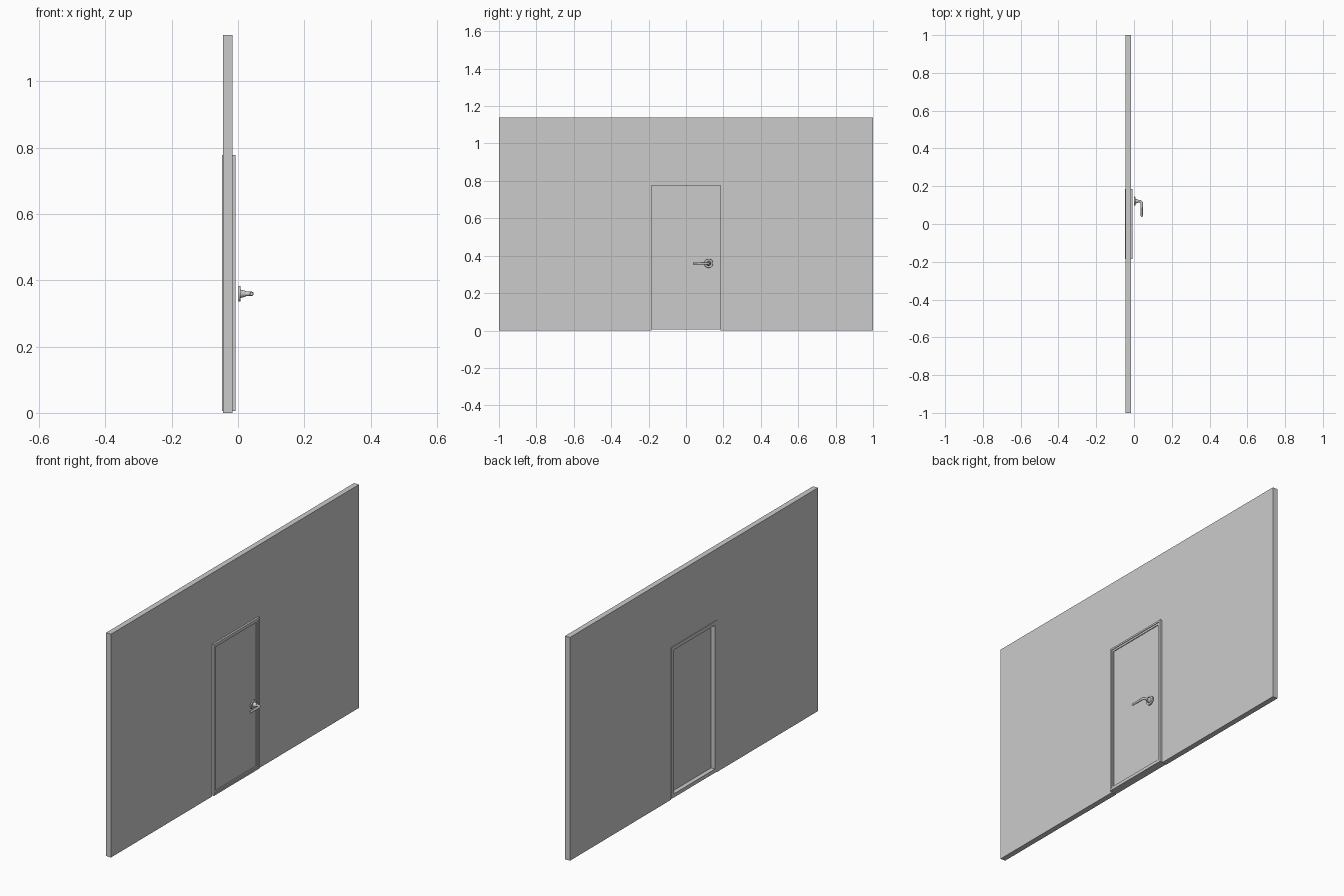
import bpy, math
from mathutils import Matrix

if "Cube" in bpy.data.objects:
    bpy.data.objects.remove(bpy.data.objects["Cube"])


def mesh_object(name, verts, faces):
    me = bpy.data.meshes.new(name)
    me.from_pydata(verts, [], faces)
    ob = bpy.data.objects.new(name, me)
    bpy.context.collection.objects.link(ob)
    return ob


def box(name, x0, x1, y0, y1, z0, z1):
    bpy.ops.mesh.primitive_cube_add(size=1)
    ob = bpy.context.object
    ob.name = name
    ob.data.transform(Matrix.Translation(((x0 + x1) / 2, (y0 + y1) / 2, (z0 + z1) / 2))
                      @ Matrix.Diagonal((x1 - x0, y1 - y0, z1 - z0, 1)))
    return ob


def ring(name, profile):
    """Sweep a closed (inset, x) profile around the door's rectangle."""
    verts, faces, n = [], [], len(profile)
    for sy, top in ((-1, 0), (1, 0), (1, 1), (-1, 1)):
        for d, x in profile:
            verts.append((x, sy * (W - d), TOP - d if top else BOTTOM + d))
    for c in range(4):
        for i in range(n):
            j, k = (i + 1) % n, (c + 1) % 4
            faces.append((c * n + i, k * n + i, k * n + j, c * n + j))
    return mesh_object(name, verts, faces)


def cone(name, r1, r2, x0, x1):
    bpy.ops.mesh.primitive_cone_add(vertices=32, radius1=r1, radius2=r2, depth=x1 - x0,
                                    location=((x0 + x1) / 2, HY, HZ),
                                    rotation=(0, math.pi / 2, 0))
    ob = bpy.context.object
    ob.name = name
    bpy.ops.object.shade_smooth_by_angle()
    return ob


W, BOTTOM, TOP = 0.184, 0.005, 0.777
HY, HZ = 0.121, 0.359

# wall with a doorway, as one U-shaped outline given thickness
outline = [(-1, 0), (-W, 0), (-W, TOP), (W, TOP), (W, 0), (1, 0), (1, 1.14), (-1, 1.14)]
n = len(outline)
verts = [(x, y, z) for x in (-0.045, -0.017) for y, z in outline]
faces = [tuple(range(n))[::-1], tuple(range(n, 2 * n))]
faces += [(i, (i + 1) % n, (i + 1) % n + n, i + n) for i in range(n)]
mesh_object("wall", verts, faces)

# stepped frame lining the doorway, and the recessed door leaf
ring("door_frame", [(0, -0.048), (0, -0.007), (0.009, -0.007), (0.009, -0.010),
                    (0.019, -0.010), (0.019, -0.048)])
box("door_leaf", -0.026, -0.014, -W + 0.012, W - 0.012, BOTTOM + 0.012, TOP - 0.012)

# handle: round plate, tapered neck and bent lever
cone("handle_plate", 0.024, 0.023, 0.001, 0.007)
cone("handle_neck", 0.013, 0.009, 0.007, 0.022)
cu = bpy.data.curves.new("handle_lever", 'CURVE')
cu.dimensions = '3D'
cu.bevel_depth = 0.0065
cu.bevel_resolution = 4
cu.use_fill_caps = True
sp = cu.splines.new('POLY')
bend = 0.012
path = [(0.018, HY)]
for i in range(7):
    a = math.pi / 2 * i / 6
    path.append((0.041 - bend + bend * math.sin(a), HY - bend + bend * math.cos(a)))
path.append((0.041, 0.038))
sp.points.add(len(path) - 1)
for p, (x, y) in zip(sp.points, path):
    p.co = (x, y, HZ, 1)
sp.points[-1].radius = 0.8
sp.use_smooth = True
ob = bpy.data.objects.new("handle_lever", cu)
bpy.context.collection.objects.link(ob)
